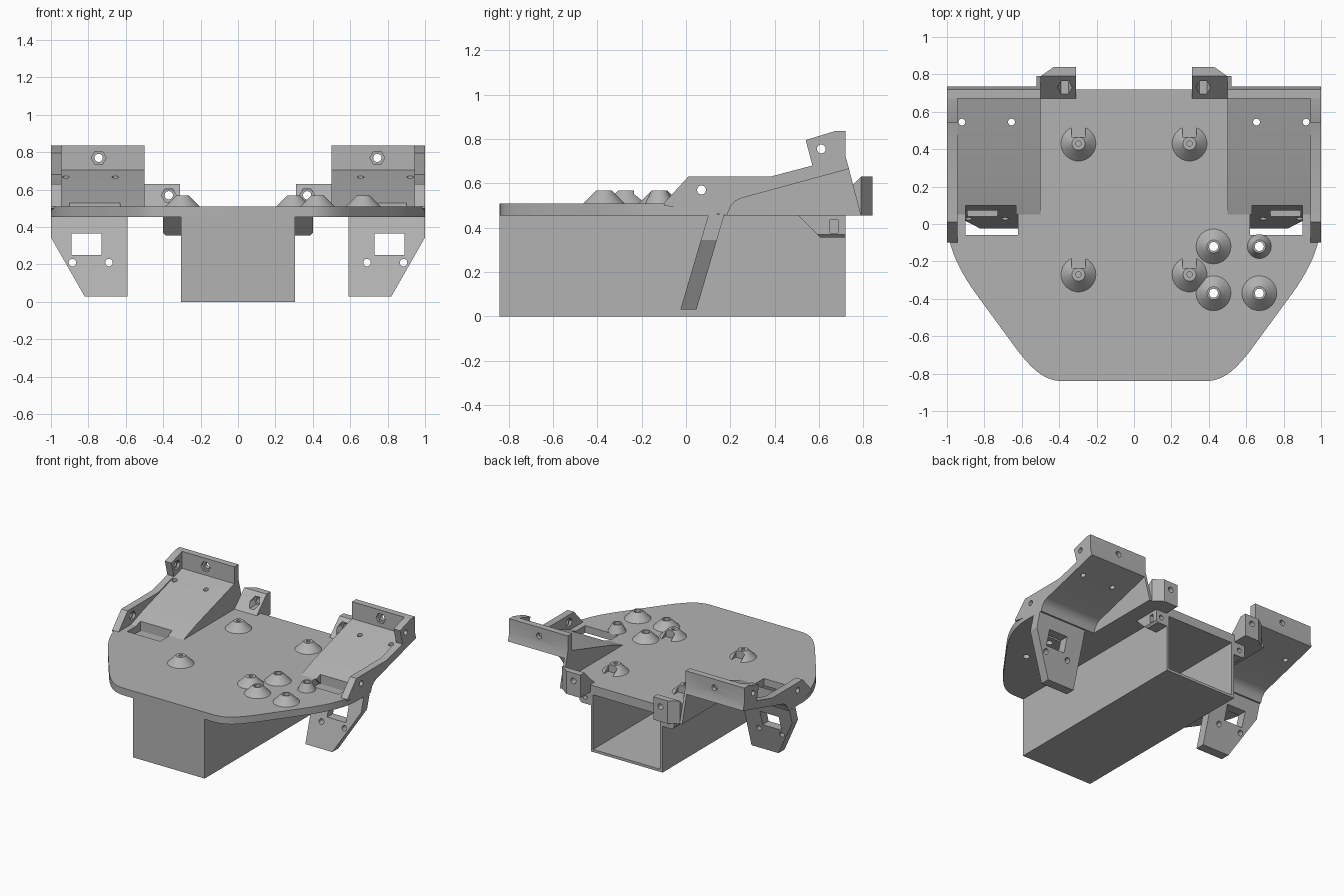
import bpy, bmesh
from math import sin, cos, pi, radians
from mathutils import Vector
from mathutils.geometry import interpolate_bezier

if "Cube" in bpy.data.objects:
    bpy.data.objects.remove(bpy.data.objects["Cube"])

grey = bpy.data.materials.new("plain grey")
grey.use_nodes = True
GREY = (0.45, 0.45, 0.45, 1)
grey.diffuse_color = GREY
grey.node_tree.nodes["Principled BSDF"].inputs["Base Color"].default_value = GREY


def activate(ob):
    bpy.ops.object.select_all(action='DESELECT')
    ob.select_set(True)
    bpy.context.view_layer.objects.active = ob


def place(u, v, w, axis):
    return {'x': (w, u, v), 'y': (u, w, v), 'z': (u, v, w)}[axis]


def loft(name, rings, axis):
    """Solid through rings of (points, position along the axis)."""
    bm = bmesh.new()
    loops = [[bm.verts.new(place(u, v, w, axis)) for u, v in pts] for pts, w in rings]
    n = len(loops[0])
    for a, b in zip(loops, loops[1:]):
        for i in range(n):
            bm.faces.new((a[i], a[(i + 1) % n], b[(i + 1) % n], b[i]))
    bm.faces.new(loops[0])
    bm.faces.new(loops[-1])
    bmesh.ops.recalc_face_normals(bm, faces=bm.faces)
    me = bpy.data.meshes.new(name)
    bm.to_mesh(me)
    bm.free()
    me.materials.append(grey)
    ob = bpy.data.objects.new(name, me)
    bpy.context.collection.objects.link(ob)
    return ob


def prism(name, pts, axis, lo, hi):
    return loft(name, [(pts, lo), (pts, hi)], axis)


def box(name, x0, x1, y0, y1, z0, z1):
    return prism(name, [(x0, y0), (x1, y0), (x1, y1), (x0, y1)], 'z', z0, z1)


def circle(u, v, r, n=24):
    return [(u + r * cos(2 * pi * i / n), v + r * sin(2 * pi * i / n)) for i in range(n)]


def hole(axis, u, v, r, lo, hi, n=24):
    return prism("cutter", circle(u, v, r, n), axis, lo, hi)


def cut(ob, *cutters):
    activate(ob)
    for c in cutters:
        c.hide_render = True
        mod = ob.modifiers.new("cut", 'BOOLEAN')
        mod.operation, mod.solver, mod.object = 'DIFFERENCE', 'EXACT', c
        bpy.ops.object.modifier_apply(modifier=mod.name)
        bpy.data.objects.remove(c)


def finish(ob, mirror=False):
    activate(ob)
    if mirror:
        ob.modifiers.new("mirror", 'MIRROR').use_mirror_merge = False
        bpy.ops.object.modifier_apply(modifier="mirror")
    bpy.ops.object.shade_smooth_by_angle(angle=radians(25))


def shear(ob):
    """Lean a part backwards as it rises."""
    for v in ob.data.vertices:
        v.co.y += 0.295 * (v.co.z - 0.455)
    return ob


TOP, UNDER = 0.51, 0.455

# Hollow beam, closed at the front and open at the back
beam = box("hollow_beam", -0.305, 0.305, -0.84, 0.72, 0, 0.46)
cut(beam, box("cutter", -0.285, 0.285, -0.82, 0.8, 0.02, 0.44))
finish(beam)


# Deck plate with rounded nose
def curve(*p):
    return [(q.x, q.y) for q in interpolate_bezier(*[Vector(a) for a in p], 12)]


half = curve((0.38, -0.84), (0.48, -0.84), (0.54, -0.78), (0.62, -0.68))
half += curve((0.84, -0.38), (0.95, -0.23), (1, -0.1), (1, 0.02))
half += [(1, 0.14), (0.51, 0.14), (0.51, 0.72)]
deck = prism("deck_plate", half + [(-x, y) for x, y in reversed(half)], 'z', UNDER, TOP)
for s in (-1, 1):
    x0, x1 = sorted((s * 0.62, s * 0.9))
    cut(deck, box("cutter", x0, x1, -0.06, 0.1, 0.4, 0.6))

# Conical standoffs: four slotted ones, and a group of four drilled through
slotted = [(s * 0.297, y) for s in (-1, 1) for y in (-0.27, 0.43)]
drilled = [(0.425, -0.12, 0.095), (0.67, -0.12, 0.065), (0.425, -0.37, 0.095), (0.67, -0.37, 0.095)]


def cone(x, y, r):
    return loft("standoff", [(circle(x, y, r, 40), TOP - 0.002), (circle(x, y, 0.035, 40), 0.568)], 'z')


for x, y in slotted:
    ob = cone(x, y, 0.095)
    cut(ob, box("cutter", x - 0.038, x + 0.038, y + 0.035, y + 0.1, TOP, 0.6),
        hole('z', x, y, 0.014, 0.52, 0.6))
    finish(ob)
for x, y, r in drilled:
    ob = cone(x, y, r)
    cut(ob, hole('z', x, y, 0.024, 0.4, 0.7))
    cut(deck, hole('z', x, y, 0.024, 0.4, 0.7))
    finish(ob)
finish(deck)

# Sloping wing ramp
underside = [(0.735, 0.665), (0.25, 0.533), (0.222, 0.52), (0.2, 0.495), (0.185, UNDER)]
ramp = prism("wing_ramp", [(0.05, TOP), (0.2, 0.565), (0.67, 0.705)] + underside
             + [(0.1, UNDER)], 'x', 0.5, 0.99)
cut(ramp, box("cutter", 0.63, 0.9, -0.1, 0.1, 0.4, 0.7),
    *[hole('z', x, 0.545, 0.018, 0.5, 0.8) for x in (0.655, 0.92)])
finish(ramp, True)

# Upright rail at the back of each wing
rail = prism("wing_rail", [(0.67, 0.835), (0.72, 0.835), (0.72, 0.72), (0.735, 0.665), (0.67, 0.65)],
             'x', 0.5, 1)
cut(rail, hole('y', 0.745, 0.77, 0.04, 0.6, 0.69, 6), hole('y', 0.745, 0.77, 0.022, 0.6, 0.8))
finish(rail, True)

# Outer cheek of each wing
cheek = prism("wing_cheek", [(-0.1, TOP - 0.01), (-0.1, TOP), (0.01, 0.63), (0.38, 0.63), (0.57, 0.68),
                             (0.54, 0.795), (0.67, 0.835), (0.72, 0.835), (0.72, 0.72)]
              + underside, 'x', 0.945, 1)
cut(cheek, hole('x', 0.07, 0.57, 0.02, 0.9, 1.1), hole('x', 0.61, 0.755, 0.02, 0.9, 1.1),
    hole('x', 0.07, 0.57, 0.036, 0.9, 0.965, 6), hole('x', 0.61, 0.755, 0.036, 0.9, 0.965, 6))
finish(cheek, True)

# Inner support wall of each wing
wall = prism("wing_support", [(0.12, UNDER), (0.79, UNDER), (0.735, 0.665), (0.2, 0.535)], 'x', 0.5, 0.52)
finish(wall, True)

# Leaning leg below each wing with window and screw holes
leg = prism("wing_leg", [(0.59, 0.03), (0.82, 0.03), (1, 0.345), (1, 0.46), (0.59, 0.46)], 'y', 0.1, 0.172)
cut(leg, box("cutter", 0.73, 0.89, 0, 0.3, 0.25, 0.365),
    *[hole('y', x, 0.21, 0.02, 0, 0.3) for x in (0.69, 0.885)])
finish(shear(leg), True)

# Rear bracket with sloping front and chamfered corner
bracket = prism("rear_bracket", [(0.67, UNDER), (0.67, TOP), (0.79, 0.63), (0.84, 0.63), (0.84, UNDER)],
                'x', 0.31, 0.5)
cut(bracket, prism("cutter", [(0.43, 0.85), (0.415, 0.85), (0.52, 0.775), (0.52, 0.85)], 'z', 0.4, 0.7),
    hole('y', 0.37, 0.57, 0.04, 0.6, 0.78, 6), hole('y', 0.37, 0.57, 0.022, 0.6, 0.9))
finish(bracket, True)

# Lower nut block under the deck
block = prism("nut_block", [(0.5, 0.46), (0.605, 0.355), (0.72, 0.355), (0.72, 0.46)], 'x', 0.3, 0.4)
cut(block, box("cutter", 0.32, 0.5, 0.65, 0.685, 0.375, 0.435),
    hole('y', 0.355, 0.405, 0.018, 0.66, 0.8),
    prism("cutter", [(0.38, 0.35), (0.41, 0.35), (0.41, 0.38)], 'y', 0.4, 0.8))
finish(block, True)
